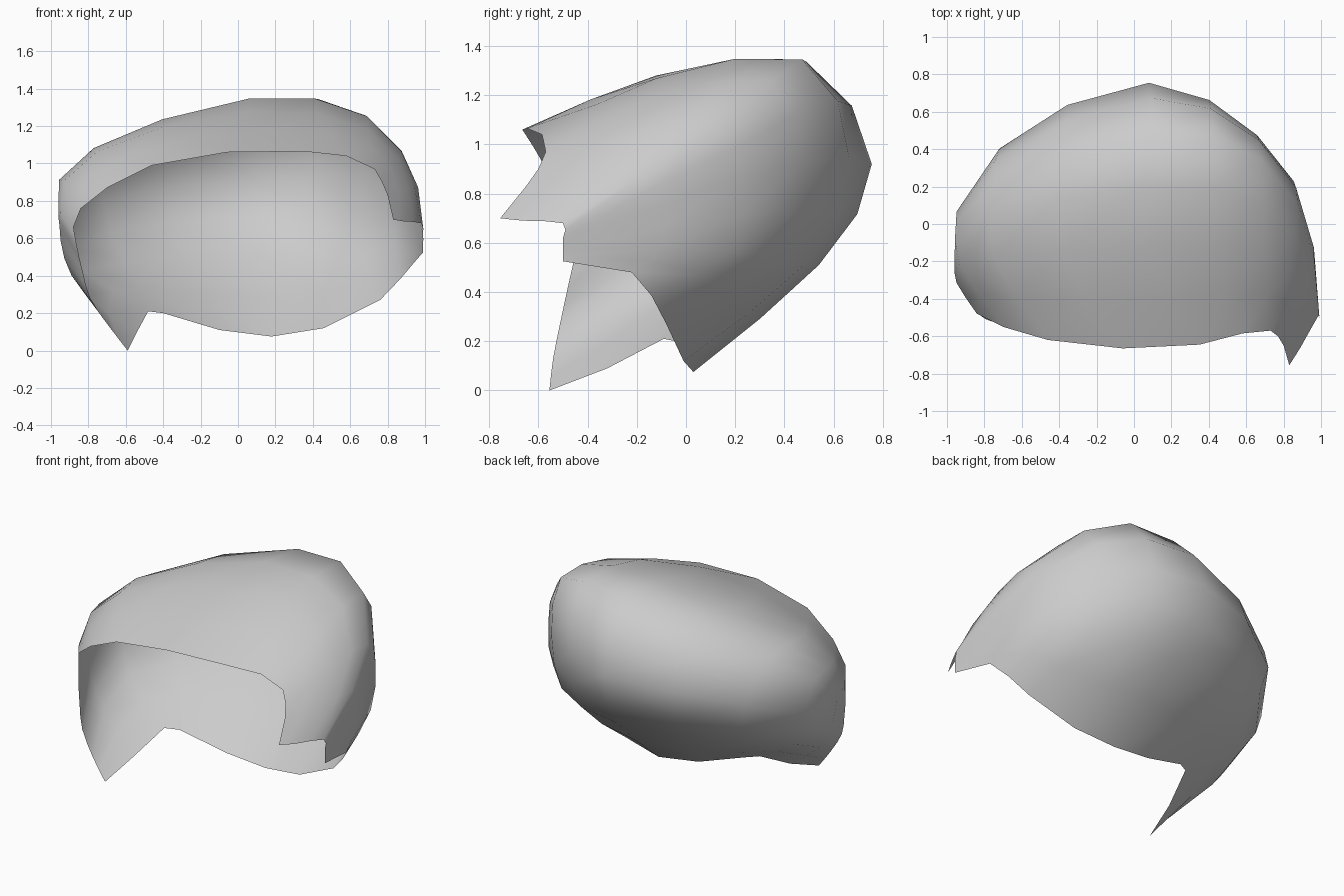
import bpy, bmesh
from mathutils import Vector


def spline(points, t):
    """Point at t (0..1) on a smooth curve through the given points."""
    p = [Vector(q) for q in points]
    p = [2 * p[0] - p[1]] + p + [2 * p[-1] - p[-2]]
    s = t * (len(points) - 1)
    i = min(int(s + 1e-6), len(points) - 2)
    f = s - i
    a, b, c, d = p[i:i + 4]
    return 0.5 * (2 * b + (c - a) * f + (2 * a - 5 * b + 4 * c - d) * f * f
                  + (3 * b - a - 3 * c + d) * f ** 3)


# Hoops running left to right, from the front edge over the crown to the nape
front_edge = [(-.88, -.42, .66), (-.84, -.48, .76), (-.70, -.55, .87), (-.46, -.62, .99),
              (-.06, -.665, 1.06), (.35, -.645, 1.065), (.58, -.585, 1.04), (.73, -.57, .97),
              (.77, -.60, .90), (.80, -.65, .83), (.83, -.755, .70)]
upper_front = [(-.86, -.45, .55), (-.96, -.24, .85), (-.66, -.16, 1.11), (.05, -.12, 1.28),
               (.62, -.14, 1.22), (.89, -.30, .97), (.89, -.66, .69)]
crown = [(-.83, -.48, .42), (-.98, -.06, .82), (-.65, .27, 1.11), (.10, .49, 1.335),
         (.60, .40, 1.30), (.92, .02, 1.0), (.98, -.50, .68)]
back = [(-.79, -.51, .28), (-.96, -.02, .62), (-.62, .49, .83), (.08, .755, .92),
        (.58, .54, .94), (.90, .13, .83), (.99, -.50, .62)]
lower_back = [(-.69, -.54, .13), (-.85, -.05, .40), (-.52, .35, .48), (.13, .54, .51),
              (.60, .39, .51), (.88, .12, .58), (.99, -.50, .57)]
nape_edge = [(-.59, -.555, 0), (-.545, -.32, .09), (-.48, -.09, .21), (-.40, -.04, .20),
             (-.10, .01, .11), (.18, .03, .075), (.46, -.01, .12), (.76, -.08, .27),
             (.87, -.14, .385), (.95, -.22, .48), (.99, -.50, .525)]

# Loft the open shell through the hoops
COLS, ROWS = 10, 10
hoops = [front_edge, upper_front, crown, back, lower_back, nape_edge]
bm = bmesh.new()
grid = []
for c in range(COLS + 1):
    column = [spline(h, c / COLS) for h in hoops]
    grid.append([bm.verts.new(spline(column, r / ROWS)) for r in range(ROWS + 1)])
for c in range(COLS):
    for r in range(ROWS):
        bm.faces.new((grid[c][r], grid[c + 1][r], grid[c + 1][r + 1], grid[c][r + 1]))
for f in bm.faces:
    f.smooth = True

mesh = bpy.data.meshes.new("hair_cap")
bm.to_mesh(mesh)
bm.free()
cap = bpy.data.objects.new("hair_cap", mesh)
bpy.context.collection.objects.link(cap)
